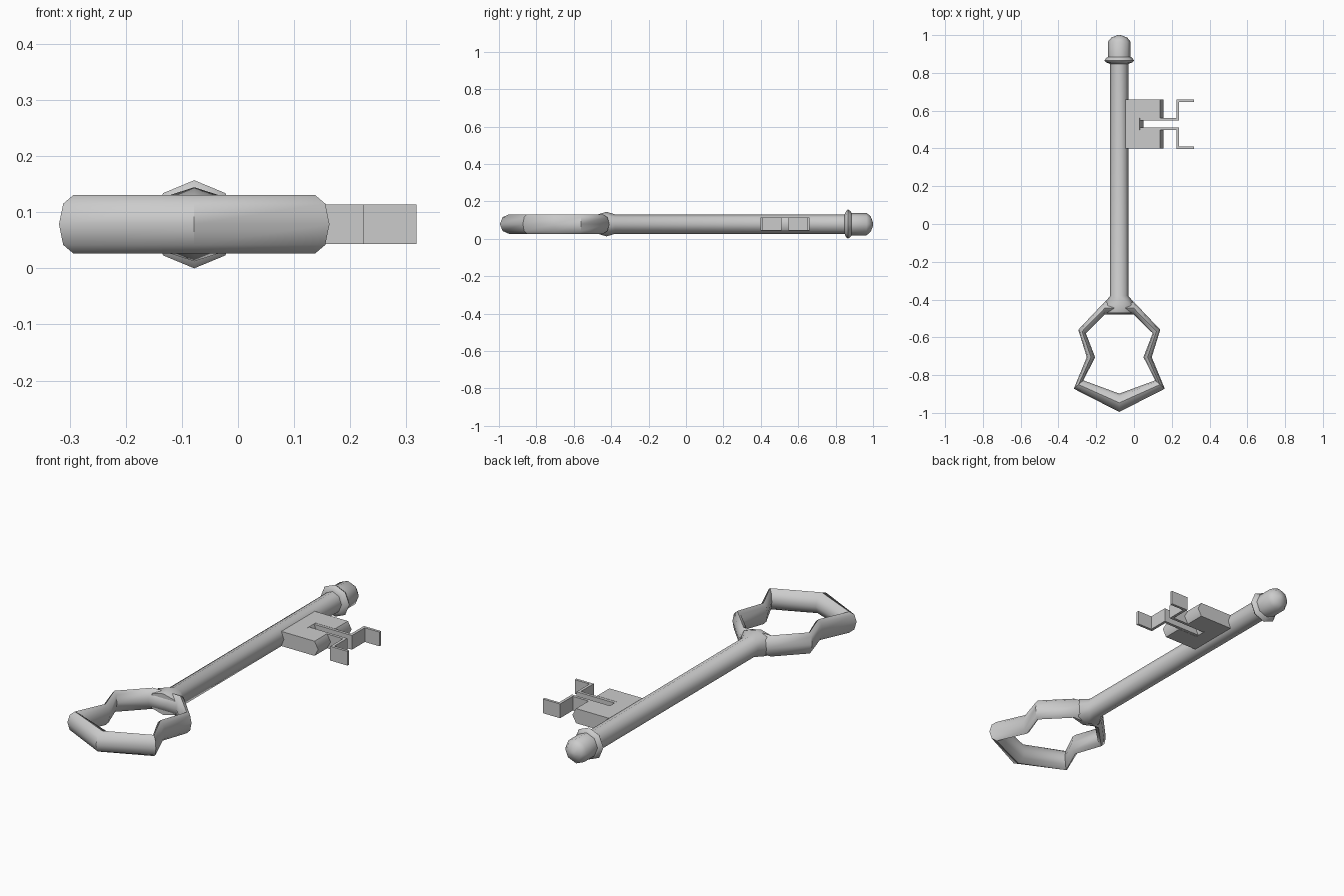
import bpy, bmesh
from math import sin, cos, pi, radians

if "Cube" in bpy.data.objects:
    bpy.data.objects.remove(bpy.data.objects["Cube"])

CX, CZ = -0.078, 0.0785   # shaft axis, running along y


def make(name, rings, closed=False, angle=50):
    """Skin a list of equal-size vertex rings."""
    bm = bmesh.new()
    vs = [[bm.verts.new(p) for p in r] for r in rings]
    n = len(rings[0])
    for i in range(len(vs) if closed else len(vs) - 1):
        a, b = vs[i], vs[(i + 1) % len(vs)]
        for j in range(n):
            k = (j + 1) % n
            bm.faces.new((a[j], a[k], b[k], b[j]))
    if not closed:
        bm.faces.new(vs[0])
        bm.faces.new(vs[-1])
    bmesh.ops.recalc_face_normals(bm, faces=bm.faces)
    me = bpy.data.meshes.new(name)
    bm.to_mesh(me)
    bm.free()
    ob = bpy.data.objects.new(name, me)
    bpy.context.collection.objects.link(ob)
    bpy.ops.object.select_all(action='DESELECT')
    ob.select_set(True)
    bpy.context.view_layer.objects.active = ob
    bpy.ops.object.shade_smooth_by_angle(angle=radians(angle))
    return ob


def lathe(name, profile):
    """Octagonal rings (y, x radius, z radius) around the shaft axis."""
    t = [k * pi / 4 for k in range(8)]
    return make(name, [[(CX + rx * cos(a), y, CZ + rz * sin(a)) for a in t]
                       for y, rx, rz in profile])


# Shaft with flared neck at the bow
lathe("shaft", [(-0.47, 0.085, 0.052), (-0.425, 0.085, 0.066),
                (-0.38, 0.048, 0.052), (0.86, 0.048, 0.052)])

# Tip: collar and domed cap
lathe("tip_collar", [(0.848, 0.05, 0.052), (0.856, 0.07, 0.07), (0.866, 0.0785, 0.0785),
                     (0.88, 0.068, 0.068), (0.885, 0.06, 0.06)])
lathe("tip_cap", [(0.875, 0.06, 0.06), (0.965, 0.06, 0.06),
                  (0.987, 0.042, 0.042), (0.998, 0.015, 0.015), (1.0, 0.004, 0.004)])

# Bow: (outer dx, outer y, inner dx, inner y), right half then mirrored
half = [(0, -0.995, 0, -0.898), (0.241, -0.872, 0.19, -0.828),
        (0.172, -0.705, 0.128, -0.705), (0.217, -0.56, 0.177, -0.578),
        (0.075, -0.41, 0.075, -0.478)]
loop = half + [(-a, b, -c, d) for a, b, c, d in half[:0:-1]]
rings = []
for ox, oy, ix, iy in loop:
    mx, my, hx, hy = (ox + ix) / 2, (oy + iy) / 2, (ox - ix) / 2, (oy - iy) / 2
    rings.append([(CX + mx + hx * cos(a), my + hy * cos(a), CZ + 0.052 * sin(a))
                  for a in [k * pi / 4 for k in range(8)]])
make("bow", rings, closed=True)


# Bit plates: ridge-ended section extruded along y
def plate(name, y0, y1, x1):
    sec = [(CX, 0.036), (x1 - 0.02, 0.036), (x1, 0), (x1 - 0.02, -0.036), (CX, -0.036)]
    make(name, [[(x, y, CZ + z) for x, z in sec] for y in (y0, y1)], angle=60)


plate("bit_plate_lower", 0.40, 0.497, 0.157)
plate("bit_plate_upper", 0.56, 0.66, 0.157)
plate("bit_bridge", 0.495, 0.562, 0.05)


# Bit wards: thin stepped strips, mirrored about the slot
def ward(name, s):
    path = [((0.03, 0.018), (0.03, 0.032)), ((0.238, 0.018), (0.224, 0.032)),
            ((0.238, 0.118), (0.224, 0.131)), ((0.318, 0.118), (0.318, 0.131))]
    make(name, [[(a[0], 0.529 + s * a[1], CZ - 0.035), (b[0], 0.529 + s * b[1], CZ - 0.035),
                 (b[0], 0.529 + s * b[1], CZ + 0.035), (a[0], 0.529 + s * a[1], CZ + 0.035)]
                for a, b in path], angle=30)


ward("bit_ward_upper", 1)
ward("bit_ward_lower", -1)
